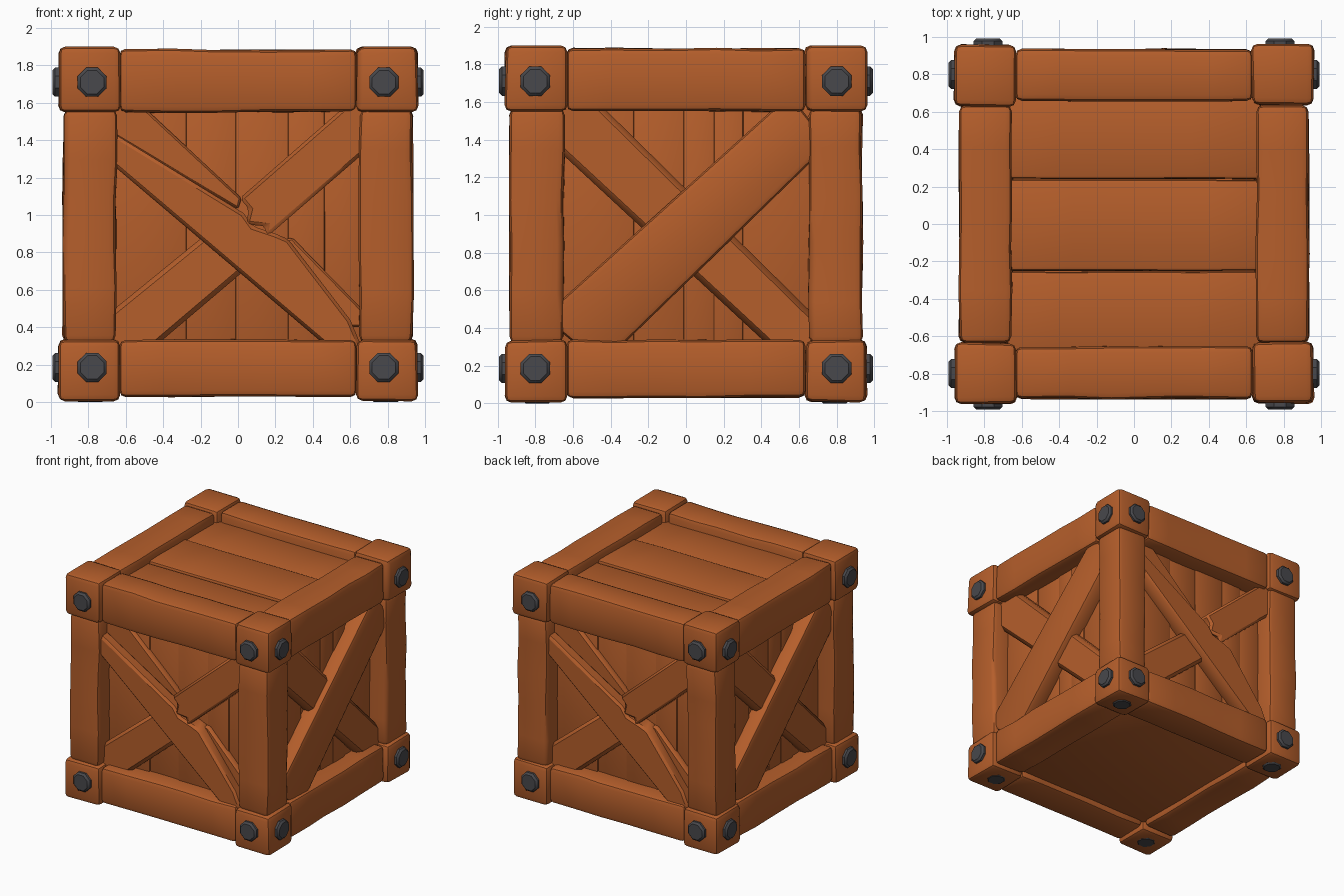
import bpy, bmesh, math, random
from mathutils import Matrix, Vector

if "Cube" in bpy.data.objects:
    bpy.data.objects.remove(bpy.data.objects["Cube"])

random.seed(4)


def material(name, rgb):
    m = bpy.data.materials.new(name)
    m.diffuse_color = (*rgb, 1)
    m.use_nodes = True
    m.node_tree.nodes["Principled BSDF"].inputs["Base Color"].default_value = m.diffuse_color
    return m


WOOD = material("warm brown wood", (0.46, 0.112, 0.024))
IRON = material("dark iron", (0.065, 0.065, 0.072))
PLANK, UNDER, OVER = -0.79, -0.855, -0.905    # depths of the wall layers


def turn(quarter):
    return Matrix.Rotation(quarter * math.pi / 2, 4, 'Z')


def finish(bm, name, mat, bevel, matrix, segments=2, angle=0.5):
    # round the sharp edges, then turn the part onto its side of the crate
    bm.normal_update()
    sharp = [e for e in bm.edges if e.calc_face_angle(0) > angle]
    bmesh.ops.bevel(bm, geom=sharp, offset=bevel, segments=segments,
                    profile=0.5, affect='EDGES', clamp_overlap=True)
    bmesh.ops.transform(bm, matrix=matrix, verts=bm.verts)
    bmesh.ops.recalc_face_normals(bm, faces=bm.faces)
    mesh = bpy.data.meshes.new(name)
    bm.to_mesh(mesh)
    bm.free()
    mesh.materials.append(mat)
    ob = bpy.data.objects.new(name, mesh)
    bpy.context.collection.objects.link(ob)
    return ob


def timber(name, lo, hi, bevel=0.03, cuts=0, wobble=0.0, matrix=Matrix()):
    # hewn box, slightly uneven along its longest direction
    lo, hi = Vector(lo), Vector(hi)
    size = hi - lo
    bm = bmesh.new()
    bmesh.ops.create_cube(bm, size=1)
    for v in bm.verts:
        v.co = (lo + hi) / 2 + Vector(a * b for a, b in zip(v.co, size))
    axis = max(range(3), key=lambda i: size[i])
    normal = Vector([float(i == axis) for i in range(3)])
    for k in range(cuts):
        t = (k + 1 + random.uniform(-0.2, 0.2)) / (cuts + 1)
        bmesh.ops.bisect_plane(bm, geom=bm.verts[:] + bm.edges[:] + bm.faces[:],
                               plane_co=lo + size * t, plane_no=normal)
    for v in bm.verts:
        for i in range(3):
            if i != axis:
                v.co[i] += random.uniform(-wobble, wobble)
    return finish(bm, name, WOOD, bevel, matrix)


def board(name, outline, front, matrix, bevel=0.025):
    # flat outline in the x-z plane, extruded back into the wall
    bm = bmesh.new()
    face = bm.faces.new([bm.verts.new((x, front, z)) for x, z in outline])
    new = bmesh.ops.extrude_face_region(bm, geom=[face])
    for v in new['geom']:
        if isinstance(v, bmesh.types.BMVert):
            v.co.y = -0.74
    bmesh.ops.recalc_face_normals(bm, faces=bm.faces)
    return finish(bm, name, WOOD, bevel, matrix, 1 if len(outline) > 4 else 2)


def bolt(name, matrix):
    # eight-sided head with a chamfered rim, axis along z before placing
    bm = bmesh.new()
    bmesh.ops.create_cone(bm, cap_ends=True, segments=8, radius1=0.084,
                          radius2=0.084, depth=0.085,
                          matrix=Matrix.Rotation(math.pi / 8, 4, 'Z'))
    return finish(bm, name, IRON, 0.015, matrix, 1, 1.2)


# Frame: corner blocks, posts, beams and bolts, repeated on four sides
for q in range(4):
    m = turn(q)
    for level, z0, z1 in (("lower", 0.008, 0.335), ("upper", 1.55, 1.90)):
        timber(f"{level}_corner_block_{q}", (-0.96, -0.96, z0),
               (-0.63, -0.96 + 0.325, z1), 0.035, 0, 0.006, m)
    timber(f"corner_post_{q}", (-0.935, -0.935, 0.32), (-0.65, -0.65, 1.565),
           0.035, 4, 0.007, m)
    timber(f"lower_beam_{q}", (-0.635, -0.935, 0.03), (0.635, -0.645, 0.335),
           0.035, 4, 0.005, m)
    timber(f"upper_beam_{q}", (-0.635, -0.935, 1.55), (0.635, -0.655, 1.885),
           0.035, 4, 0.005, m)
    for s, side in ((-1, "left"), (1, "right")):
        for z, level in ((0.185, "lower"), (1.71, "upper")):
            place = Matrix.Translation((s * (0.78 if q % 2 == 0 else 0.8), -0.95, z))
            bolt(f"{level}_{side}_bolt_{q}",
                 m @ place @ Matrix.Rotation(math.pi / 2, 4, 'X'))
    bolt(f"bottom_bolt_{q}", m @ Matrix.Translation((-0.79, -0.79, 0.0425)))

    # Upright wall planks
    edges = [-0.68, -0.28, -0.01, 0.15 if q % 2 else 0.27, 0.3 if q % 2 else 0.46, 0.68]
    for i in range(5):
        d = (0.0, 0.012, 0.004)[i % 3]
        timber(f"wall_plank_{q}_{i}", (edges[i] - 0.004, PLANK + d, 0.25),
               (edges[i + 1] + 0.004, PLANK + 0.08, 1.65), 0.012, 0, 0.001, m)

# Whole cross braces on the right and left
for q in (1, 3):
    m = turn(q)
    board(f"side_over_brace_{q}", [(-0.76, 0.46), (-0.45, 0.20),
          (0.76, 1.375), (0.55, 1.64)], OVER, m, 0.03)
    board(f"side_under_brace_{q}", [(-0.74, 1.40), (0.50, 0.25),
          (0.74, 0.25), (0.74, 0.41), (-0.51, 1.64), (-0.74, 1.64)], UNDER, m, 0.03)

# Splintered cross braces on the front and back
for q in (0, 2):
    m = turn(q)
    board(f"broken_over_brace_{q}", [(-0.72, 1.31), (0.53, 0.25), (0.68, 0.25),
          (0.60, 0.44), (0.27, 0.87), (0.20, 0.90), (0.08, 0.94), (0.03, 1.01),
          (-0.72, 1.47)], OVER, m, 0.018)
    board(f"lower_under_brace_{q}", [(-0.72, 0.45), (-0.72, 0.25), (-0.50, 0.25),
          (0.16, 0.81), (0.08, 0.93), (-0.02, 1.02)], UNDER, m)
    board(f"upper_under_brace_{q}", [(0.01, 1.09), (0.06, 1.03), (0.04, 0.95),
          (0.15, 0.94), (0.14, 0.87), (0.74, 1.39), (0.74, 1.64), (0.64, 1.64)],
          OVER, m, 0.018)
    board(f"upper_splinter_{q}", [(-0.72, 1.46), (0.0, 1.03), (0.02, 1.09),
          (-0.56, 1.63), (-0.72, 1.63)], UNDER + 0.03, m, 0.012)
    board(f"lower_splinter_{q}", [(0.22, 0.86), (0.58, 0.40), (0.70, 0.40),
          (0.70, 0.46), (0.29, 0.88)], UNDER + 0.03, m, 0.012)

# Lid planks and floor
for i, (a, b) in enumerate(((-0.68, -0.255), (-0.25, 0.237), (0.243, 0.68))):
    timber(f"lid_plank_{i}", (-0.68, a, 1.68), (0.68, b, 1.80 + 0.012 * (i == 1)),
           0.018, 3, 0.003)
timber("floor_panel", (-0.68, -0.68, 0.08), (0.68, 0.68, 0.16), 0.01)

# Soft shading with crisp edges
bpy.ops.object.select_all(action='SELECT')
bpy.context.view_layer.objects.active = bpy.context.collection.objects[0]
bpy.ops.object.shade_smooth_by_angle(angle=math.radians(44))
